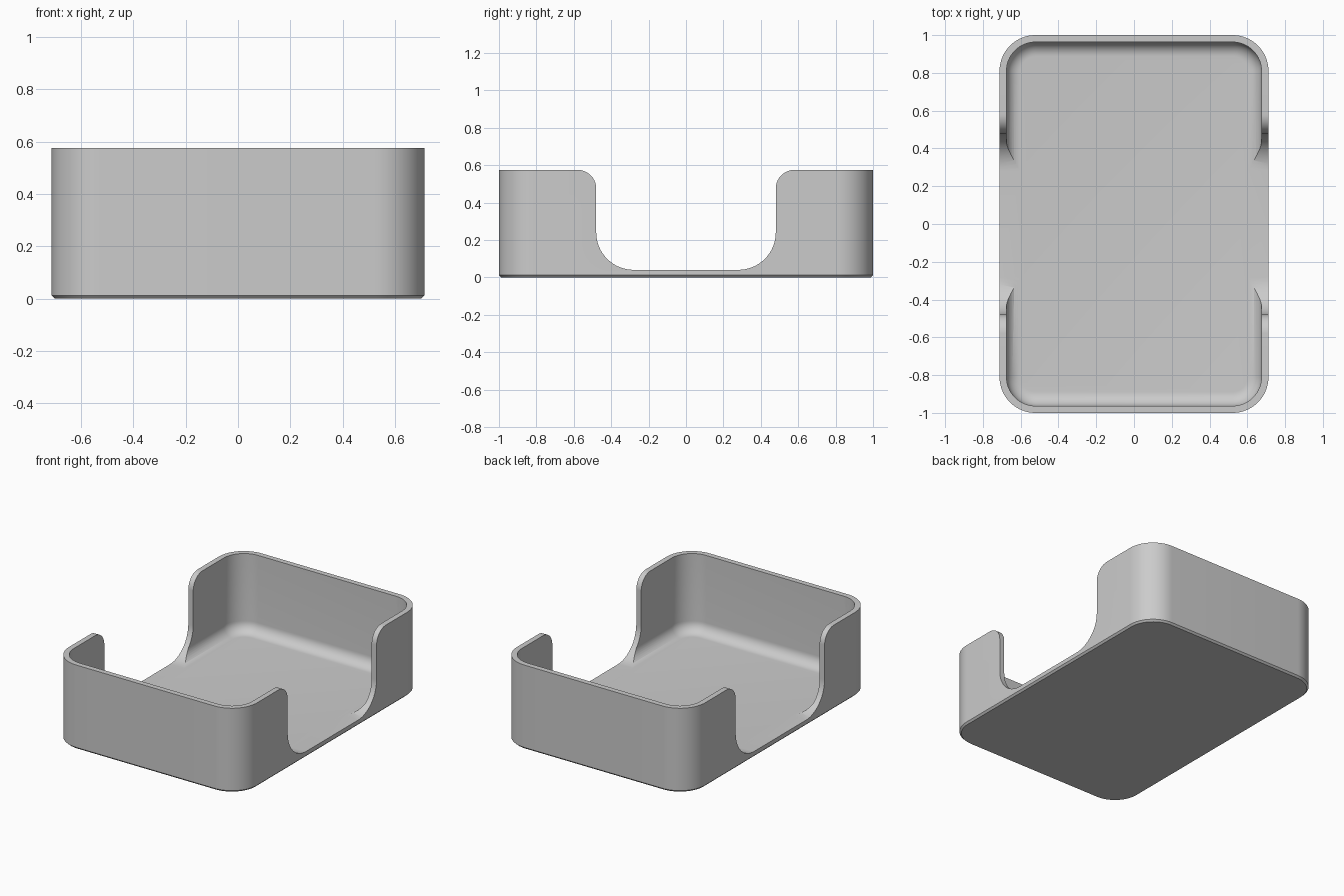
import bpy, bmesh, math

HALF_X, HALF_Y, HEIGHT = 0.712, 1.0, 0.575
CORNER, WALL, FLOOR = 0.19, 0.037, 0.04
FILLET, CHAMFER = 0.075, 0.012
NOTCH, FOOT_R, LIP_R = 0.48, 0.2, 0.1

cube = bpy.data.objects.get("Cube")
if cube:
    bpy.data.objects.remove(cube, do_unlink=True)


def arc(cx, cy, r, start, end, steps=16):
    """Points along an arc, angles in degrees."""
    angles = [math.radians(start + (end - start) * i / steps) for i in range(steps + 1)]
    return [(cx + r * math.cos(a), cy + r * math.sin(a)) for a in angles]


def rounded_ring(inset):
    """Rounded rectangle outline, inset from the outer wall."""
    x, y, r = HALF_X - CORNER, HALF_Y - CORNER, CORNER - inset
    points = []
    for k, (sx, sy) in enumerate([(1, 1), (-1, 1), (-1, -1), (1, -1)]):
        points += arc(sx * x, sy * y, r, 90 * k, 90 * k + 90)
    return points


def add_object(name, bm):
    bmesh.ops.recalc_face_normals(bm, faces=bm.faces)
    mesh = bpy.data.meshes.new(name)
    bm.to_mesh(mesh)
    bm.free()
    obj = bpy.data.objects.new(name, mesh)
    bpy.context.collection.objects.link(obj)
    return obj


def loft(name, rings):
    """Skin between closed rings of 3D points and cap both ends."""
    bm = bmesh.new()
    loops = [[bm.verts.new(p) for p in ring] for ring in rings]
    for a, b in zip(loops, loops[1:]):
        for i in range(len(a)):
            j = (i + 1) % len(a)
            bm.faces.new((a[i], a[j], b[j], b[i]))
    bm.faces.new(loops[0])
    bm.faces.new(loops[-1])
    return add_object(name, bm)


# Tray shell: chamfered base, outer wall, flat rim, inner wall, filleted floor
section = [(CHAMFER, 0), (0, CHAMFER), (0, HEIGHT), (WALL, HEIGHT)]
section += arc(WALL + FILLET, FLOOR + FILLET, FILLET, 180, 270, 10)
tray = loft("tray", [[(x, y, z) for x, y in rounded_ring(inset)] for inset, z in section])

# Side notch cutter: flared lip at the top, rounded foot at the floor
top = HEIGHT + 0.1
bottom = FLOOR + 0.0003
half = [(NOTCH + LIP_R, top)]
half += arc(NOTCH + LIP_R, HEIGHT - LIP_R, LIP_R, 90, 180)
half += arc(NOTCH - FOOT_R, bottom + FOOT_R, FOOT_R, 0, -90)
outline = half + [(-y, z) for y, z in reversed(half)]
cutter = loft("notch_cutter", [[(x, y, z) for y, z in outline] for x in (-1, 1)])
cutter.hide_render = True

# Cut both side openings in one pass
cut = tray.modifiers.new("side_notches", "BOOLEAN")
cut.operation = "DIFFERENCE"
cut.solver = "EXACT"
cut.object = cutter
bpy.ops.object.select_all(action="DESELECT")
bpy.context.view_layer.objects.active = tray
tray.select_set(True)
bpy.ops.object.modifier_apply(modifier=cut.name)
bpy.data.objects.remove(cutter, do_unlink=True)
bpy.ops.object.shade_smooth_by_angle(angle=math.radians(30))

# Plain grey finish
grey = bpy.data.materials.new("light_grey")
grey.use_nodes = True
colour = (0.6, 0.6, 0.6, 1)
grey.diffuse_color = colour
grey.node_tree.nodes["Principled BSDF"].inputs["Base Color"].default_value = colour
tray.data.materials.clear()
tray.data.materials.append(grey)
